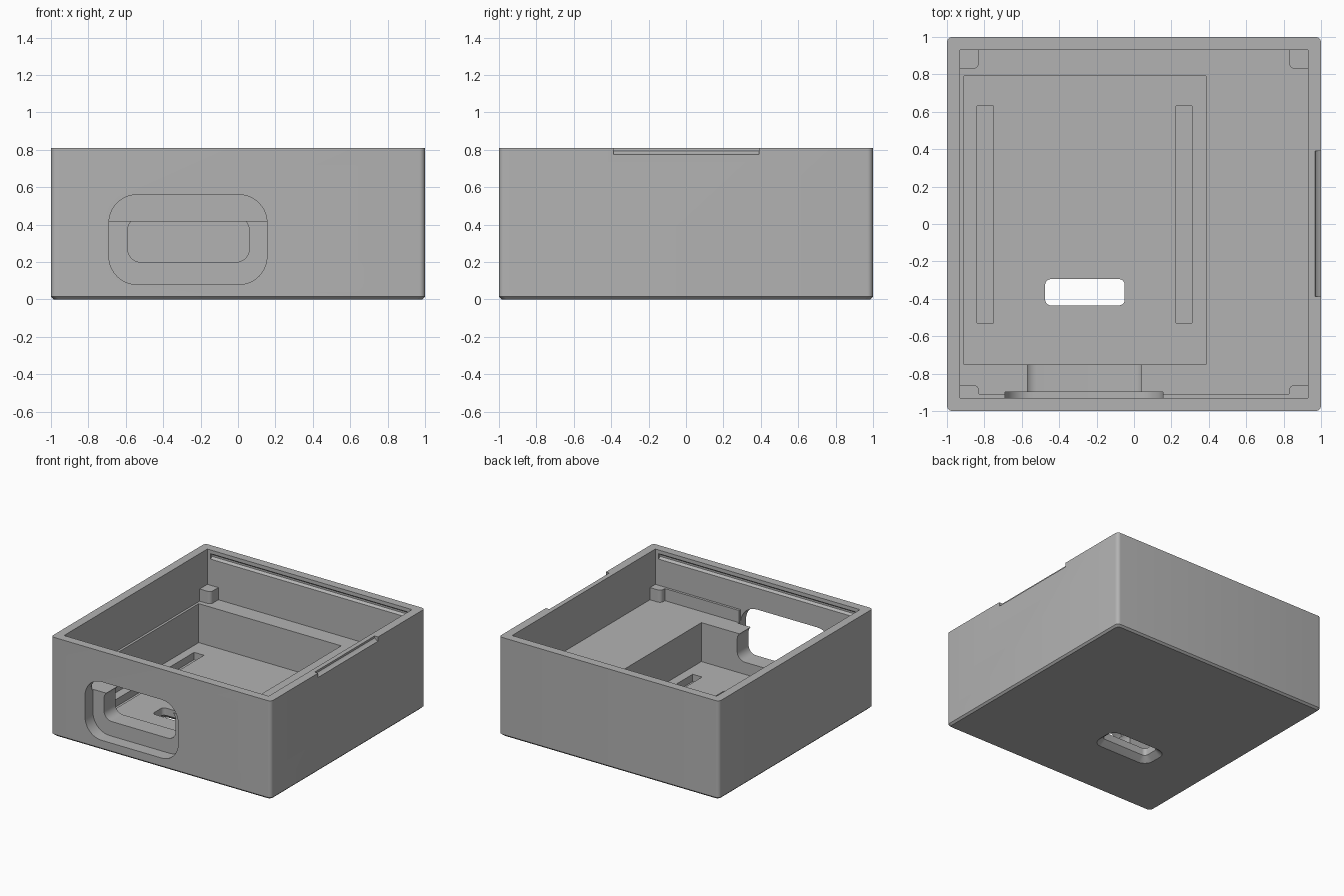
import bpy, bmesh, math

if "Cube" in bpy.data.objects:
    bpy.data.objects.remove(bpy.data.objects["Cube"])

grey = bpy.data.materials.new("light grey")
grey.diffuse_color = (0.45, 0.45, 0.45, 1)
grey.use_nodes = True
grey.node_tree.nodes["Principled BSDF"].inputs["Base Color"].default_value = grey.diffuse_color


def loft(name, rings):
    """Closed solid through matching rings of 3D points."""
    bm = bmesh.new()
    vs = [[bm.verts.new(p) for p in r] for r in rings]
    n = len(vs[0])
    for a, b in zip(vs, vs[1:]):
        for i in range(n):
            bm.faces.new((a[i], a[(i + 1) % n], b[(i + 1) % n], b[i]))
    bm.faces.new(vs[0][::-1])
    bm.faces.new(vs[-1])
    bmesh.ops.recalc_face_normals(bm, faces=bm.faces)
    me = bpy.data.meshes.new(name)
    bm.to_mesh(me)
    bm.free()
    me.materials.append(grey)
    ob = bpy.data.objects.new(name, me)
    bpy.context.collection.objects.link(ob)
    return ob


def rounded(a0, a1, b0, b1, radii, steps=8):
    """Rounded rectangle; radii start at the (a1, b1) corner, counter-clockwise."""
    if not isinstance(radii, tuple):
        radii = (radii,) * 4
    pts = []
    corners = [(a1, b1, -1, -1), (a0, b1, 1, -1), (a0, b0, 1, 1), (a1, b0, -1, 1)]
    for k, ((a, b, sa, sb), r) in enumerate(zip(corners, radii)):
        if r == 0:
            pts.append((a, b))
            continue
        for i in range(steps + 1):
            t = math.pi / 2 * (k + i / steps)
            pts.append((a + sa * r + r * math.cos(t), b + sb * r + r * math.sin(t)))
    return pts


def slab(name, pts, z0, z1):
    return loft(name, [[(x, y, z) for x, y in pts] for z in (z0, z1)])


def box(name, x0, x1, y0, y1, z0, z1):
    return slab(name, rounded(x0, x1, y0, y1, 0), z0, z1)


def front_cut(name, pts, y0, y1):
    return loft(name, [[(x, y, z) for x, z in pts] for y in (y0, y1)])


# Outer block with rounded upright edges and a chamfered base
full = rounded(-1, 1, -1, 1, 0.03, 6)
base = rounded(-0.985, 0.985, -0.985, 0.985, 0.03, 6)
case = loft("case_body", [[(x, y, 0) for x, y in base],
                          [(x, y, 0.015) for x, y in full],
                          [(x, y, 0.81) for x, y in full]])

cutters = [
    # Upper tray and deep pocket with two recessed slots
    box("tray_cut", -0.93, 0.93, -0.93, 0.93, 0.42, 1),
    box("pocket_cut", -0.91, 0.385, -0.75, 0.79, 0.1, 0.6),
    box("left_slot_cut", -0.84, -0.75, -0.53, 0.63, 0.04, 0.2),
    box("right_slot_cut", 0.225, 0.31, -0.53, 0.63, 0.04, 0.2),
    # Stepped port in the front wall
    front_cut("port_recess_cut", rounded(-0.69, 0.155, 0.08, 0.56, 0.15, 10), -1.1, -0.897),
    front_cut("port_cut", rounded(-0.59, 0.06, 0.2, 0.44, 0.07), -1.05, -0.7),
]

# Floor opening, flared towards the underside
flare = []
for z, g in ((-0.02, 0.065), (0.0, 0.05), (0.015, 0.03), (0.04, 0.0), (0.2, 0.0)):
    ring = rounded(-0.475 - g, -0.05 + g, -0.435 - g, -0.295 + g, 0.03 + g)
    flare.append([(x, y, z) for x, y in ring])
cutters.append(loft("floor_opening_cut", flare))

# Snap grooves inside the front and back walls
for s, label in ((-1, "front"), (1, "back")):
    prof = [(0.9, 0.735), (0.93, 0.735), (0.95, 0.75), (0.95, 0.765), (0.93, 0.78), (0.9, 0.78)]
    cutters.append(loft(label + "_groove_cut",
                        [[(x, s * y, z) for y, z in prof] for x in (-0.9, 0.9)]))

# Pry notch in the rim of the right wall
prof = [(1.05, 0.775), (1.0, 0.775), (0.985, 0.78), (0.97, 0.795), (0.965, 0.85), (1.05, 0.85)]
cutters.append(loft("pry_notch_cut", [[(x, y, z) for x, z in prof] for y in (-0.387, 0.39)]))

for c in cutters:
    c.hide_render = True
    m = case.modifiers.new(c.name, 'BOOLEAN')
    m.operation, m.solver, m.object = 'DIFFERENCE', 'EXACT', c
mesh = bpy.data.meshes.new_from_object(
    case.evaluated_get(bpy.context.evaluated_depsgraph_get()))
case.modifiers.clear()
case.data = mesh
for c in cutters:
    bpy.data.objects.remove(c)

# Corner posts standing on the tray floor
parts = [case]
for sx, side in ((-1, "left"), (1, "right")):
    for sy, end, inner in ((-1, "front", 0.86), (1, "back", 0.83)):
        pts = rounded(0.83, 0.935, inner, 0.935, (0, 0, 0.03, 0))
        parts.append(slab(f"{end}_{side}_post", [(sx * x, sy * y) for x, y in pts], 0.415, 0.52))

# Thin ledges along the front wall on both sides of the port
parts.append(box("front_left_ledge", -0.84, -0.69, -0.935, -0.91, 0.415, 0.52))
parts.append(box("front_right_ledge", 0.155, 0.84, -0.935, -0.91, 0.415, 0.52))

for ob in parts:
    bpy.ops.object.select_all(action='DESELECT')
    ob.select_set(True)
    bpy.context.view_layer.objects.active = ob
    bpy.ops.object.shade_smooth_by_angle(angle=math.radians(30))
